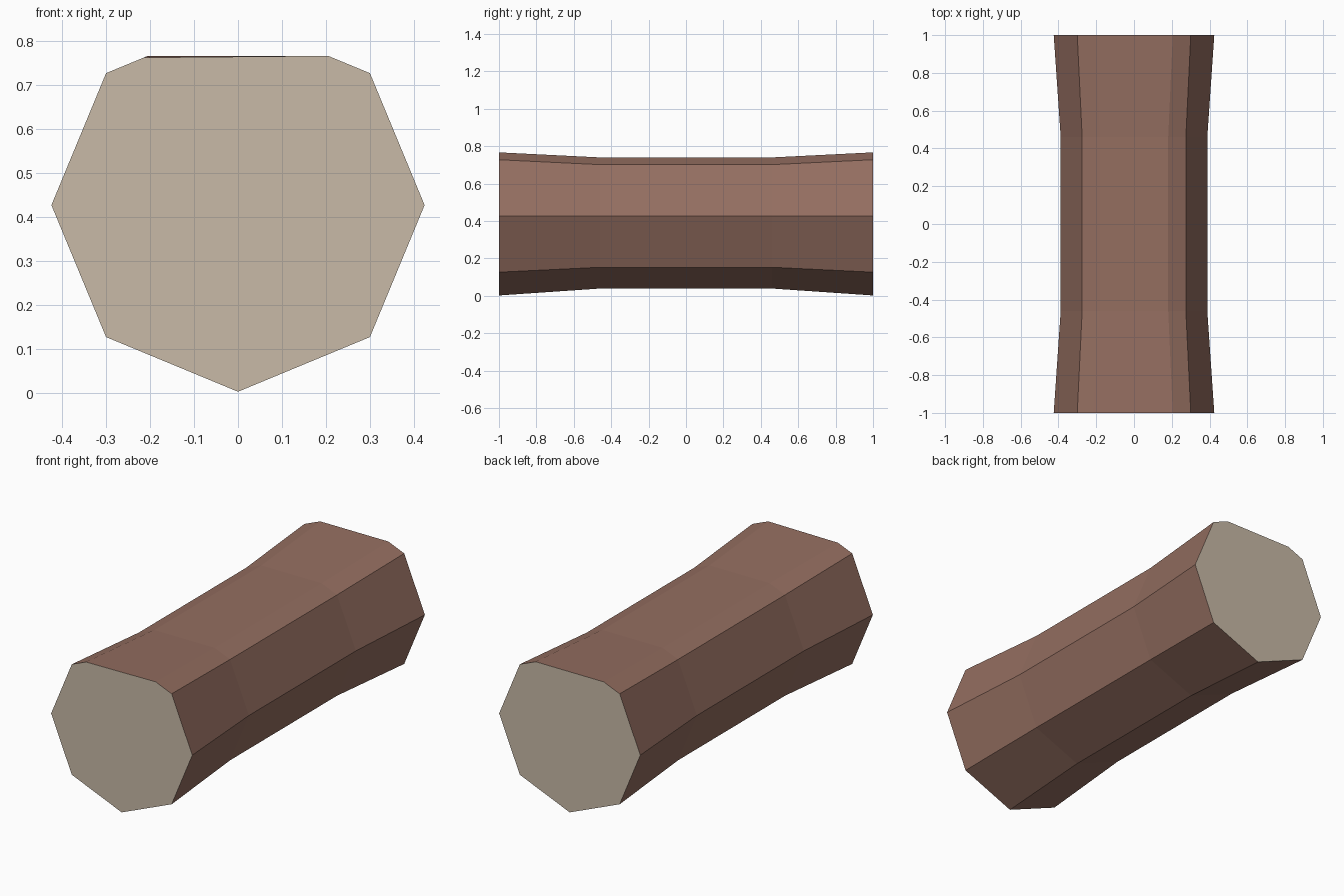
import bpy, bmesh, math

if "Cube" in bpy.data.objects:
    bpy.data.objects.remove(bpy.data.objects["Cube"])

def material(name, rgb):
    m = bpy.data.materials.new(name)
    m.diffuse_color = (*rgb, 1.0)
    m.use_nodes = True
    m.node_tree.nodes["Principled BSDF"].inputs["Base Color"].default_value = m.diffuse_color
    return m

bark = material("brown bark", (0.297, 0.156, 0.118))
wood = material("pale cut wood", (0.58, 0.49, 0.385))

CENTRE_Z = 0.427

def octagon_ring(bm, y, radius, top_right, top_left):
    """Octagonal section whose top corner is sliced off flat."""
    c = radius * math.sqrt(0.5)
    slope = (radius - c) / c
    points = []
    for i in range(8):
        a = math.radians(45 * i)
        x, z = radius * math.cos(a), CENTRE_Z + radius * math.sin(a)
        if i == 2:  # replace the top corner by two cut points
            for side, top in ((1, top_right), (-1, top_left)):
                points.append((side * (CENTRE_Z + radius - top) / slope, top))
        else:
            points.append((x, z))
    return [bm.verts.new((x, y, z)) for x, z in points]

# Log: flared ends, narrower waist, flattened top
bm = bmesh.new()
stations = [(-1.0, 0.425, 0.767, 0.763), (-0.46, 0.388, 0.74, 0.74),
            (0.46, 0.388, 0.74, 0.74), (1.0, 0.425, 0.767, 0.767)]
rings = [octagon_ring(bm, *s) for s in stations]
for a, b in zip(rings, rings[1:]):
    n = len(a)
    for i in range(n):
        j = (i + 1) % n
        bm.faces.new((a[i], a[j], b[j], b[i]))

# Sawn end faces
for ring in (rings[0], rings[-1]):
    bm.faces.new(ring).material_index = 1

bmesh.ops.recalc_face_normals(bm, faces=bm.faces)
mesh = bpy.data.meshes.new("log")
bm.to_mesh(mesh)
bm.free()
mesh.materials.append(bark)
mesh.materials.append(wood)
log = bpy.data.objects.new("log", mesh)
bpy.context.collection.objects.link(log)
